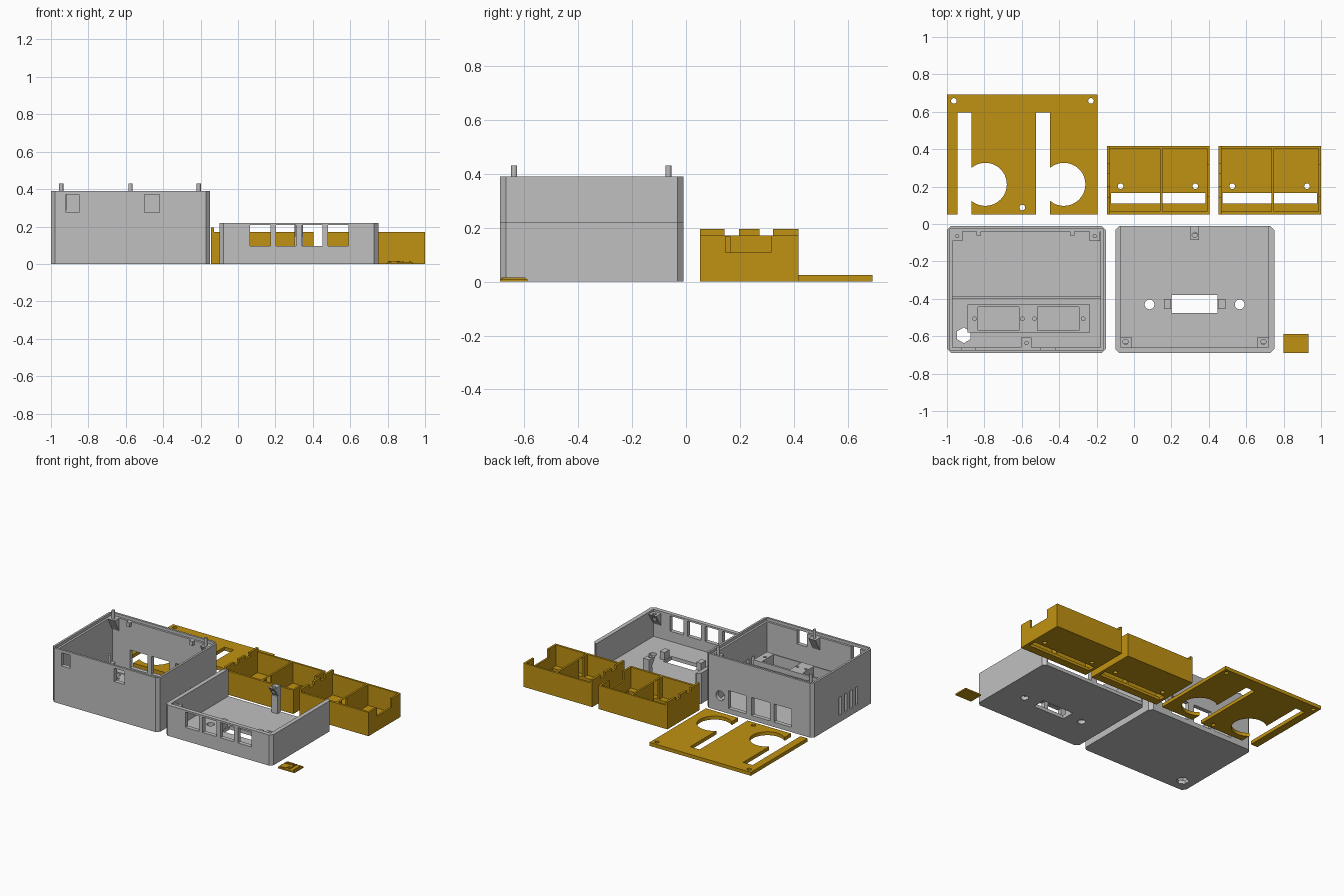
import bpy, bmesh, math
from mathutils import Matrix

if "Cube" in bpy.data.objects:
    bpy.data.objects.remove(bpy.data.objects["Cube"])


def material(name, rgb):
    m = bpy.data.materials.new(name)
    m.diffuse_color = (*rgb, 1)
    m.use_nodes = True
    m.node_tree.nodes["Principled BSDF"].inputs["Base Color"].default_value = m.diffuse_color
    return m


GREY = material("grey plastic", (0.53, 0.53, 0.53))
GOLD = material("gold plastic", (0.53, 0.29, 0.006))


def add(name, bm, mat):
    bmesh.ops.recalc_face_normals(bm, faces=bm.faces)
    me = bpy.data.meshes.new(name)
    bm.to_mesh(me)
    bm.free()
    me.materials.append(mat)
    ob = bpy.data.objects.new(name, me)
    bpy.context.collection.objects.link(ob)
    return ob


def prism(name, pts, z0, z1, mat):
    bm = bmesh.new()
    face = bm.faces.new([bm.verts.new((x, y, z0)) for x, y in pts])
    ext = bmesh.ops.extrude_face_region(bm, geom=[face])["geom"]
    bmesh.ops.translate(bm, vec=(0, 0, z1 - z0),
                        verts=[v for v in ext if isinstance(v, bmesh.types.BMVert)])
    return add(name, bm, mat)


def box(name, x0, x1, y0, y1, z0, z1, mat=GREY):
    return prism(name, [(x0, y0), (x1, y0), (x1, y1), (x0, y1)], z0, z1, mat)


def chamfered(name, x0, x1, y0, y1, z0, z1, c, mat=GREY):
    return prism(name, [(x0 + c, y0), (x1 - c, y0), (x1, y0 + c), (x1, y1 - c),
                        (x1 - c, y1), (x0 + c, y1), (x0, y1 - c), (x0, y0 + c)], z0, z1, mat)


def cyl(name, x, y, z, r, h, mat=GREY, axis="Z", n=32):
    bm = bmesh.new()
    rot = Matrix.Rotation(math.pi / 2, 4, "X") if axis == "Y" else Matrix()
    bmesh.ops.create_cone(bm, cap_ends=True, segments=n, radius1=r, radius2=r, depth=h,
                          matrix=Matrix.Translation((x, y, z)) @ rot)
    return add(name, bm, mat)


def cut(ob, cutter):
    mod = ob.modifiers.new("cut", "BOOLEAN")
    mod.operation, mod.solver, mod.object = "DIFFERENCE", "EXACT", cutter
    bpy.context.view_layer.objects.active = ob
    bpy.ops.object.modifier_apply(modifier=mod.name)
    bpy.data.objects.remove(cutter)


def cut_box(ob, *b):
    cut(ob, box("cutter", *b))


def cut_hole(ob, x, y, r, n=32):
    cut(ob, cyl("cutter", x, y, 0, r, 1.5, n=n))


def bracket(name, x0, x1, y0, y1, z0, z1, wall):
    """Screw block that tapers down into the wall on side -1 (front) or 1 (back)."""
    ob = box(name, x0, x1, y0, y1, z0, z1)
    for v in ob.data.vertices:
        if v.co.z < z0 + 0.001:
            v.co.y = (y0 + 0.008) if wall < 0 and v.co.y > y0 + 0.01 else v.co.y
            v.co.y = (y1 - 0.008) if wall > 0 and v.co.y < y1 - 0.01 else v.co.y
    return ob


# Deep case
case = chamfered("deep_case", -1, -0.15, -0.69, -0.01, 0, 0.39, 0.022)
cut_box(case, -0.97, -0.18, -0.66, -0.04, 0.025, 1)
cut_box(case, -0.985, -0.165, -0.675, -0.025, 0.37, 1)
for x0, x1 in ((-0.92, -0.85), (-0.50, -0.42)):
    cut_box(case, x0, x1, -0.75, -0.6, 0.275, 0.37)
for x0, x1 in ((-0.83, -0.69), (-0.66, -0.515), (-0.47, -0.33)):
    cut_box(case, x0, x1, -0.08, 0.05, 0.035, 0.165)
cut(case, cyl("cutter", -0.265, -0.02, 0.11, 0.035, 0.2, axis="Y"))
for i in range(4):
    y = -0.32 - 0.062 * i
    cut_box(case, -1.1, -0.9, y - 0.014, y + 0.014, 0.05, 0.18)
    cut_box(case, -0.25, -0.1, y - 0.014, y + 0.014, 0.05, 0.18)
cut_hole(case, -0.91, -0.595, 0.042, 6)

# Inner divider and socket panel
box("case_divider", -0.975, -0.175, -0.402, -0.385, 0.02, 0.18)
panel = box("socket_panel", -0.89, -0.235, -0.58, -0.43, 0.02, 0.2)
for x0, x1, holes in ((-0.835, -0.615, (-0.853, -0.597)), (-0.515, -0.295, (-0.532, -0.272))):
    cut_box(panel, x0, x1, -0.57, -0.445, 0.025, 1)
    for hx in holes:
        cut(panel, cyl("cutter", hx, -0.507, 0.2, 0.01, 0.1, n=16))

# Locating pins on their blocks, and wall tabs
for i, (x, y, w) in enumerate(((-0.945, -0.065, 1), (-0.21, -0.065, 1), (-0.575, -0.637, -1))):
    lo, hi = (y - 0.025, y + 0.03) if w > 0 else (y - 0.028, y + 0.03)
    bracket(f"pin_block_{i}", x - 0.028, x + 0.028, lo, hi, 0.28, 0.37, w)
    cyl(f"locating_pin_{i}", x, y, 0.395, 0.011, 0.07, n=16)
for x in (-0.83, -0.33):
    box("wall_tab", x - 0.012, x + 0.012, -0.062, -0.035, 0.34, 0.37)

# Shallow lid, open at the back
lid = chamfered("shallow_lid", -0.1, 0.75, -0.69, -0.01, 0, 0.22, 0.022)
cut_box(lid, -0.07, 0.72, -0.66, 0.1, 0.025, 1)
for x0 in (0.065, 0.203, 0.343, 0.482):
    cut_box(lid, x0, x0 + 0.108, -0.75, -0.6, 0.097, 0.207)
cut_box(lid, 0.2, 0.447, -0.475, -0.38, -0.1, 0.1)
for x in (0.083, 0.565):
    cut_hole(lid, x, -0.43, 0.026)
for x0 in (0.16, 0.45):
    box("slot_clip", x0, x0 + 0.038, -0.455, -0.4, 0.02, 0.08)

# Lid screw blocks
for i, x in enumerate((-0.045, 0.692)):
    b = bracket(f"screw_block_{i}", x - 0.032, x + 0.032, -0.665, -0.605, 0.12, 0.205, -1)
    cut(b, cyl("cutter", x, -0.63, 0.2, 0.014, 0.1, n=16))
column = box("rear_screw_column", 0.302, 0.348, -0.05, -0.015, 0.02, 0.15)
b = bracket("rear_screw_block", 0.302, 0.348, -0.085, -0.012, 0.12, 0.215, 1)
cut(b, cyl("cutter", 0.325, -0.058, 0.215, 0.014, 0.1, n=16))

# Flat mounting plate with open slots and round bites
plate = box("mounting_plate", -1, -0.195, 0.052, 0.692, 0, 0.025, GOLD)
for x0 in (-0.945, -0.525):
    cut_box(plate, x0, x0 + 0.075, 0, 0.595, -0.1, 0.1)
    cut_hole(plate, x0 + 0.15, 0.212, 0.115, 48)
for x, y in ((-0.963, 0.658), (-0.23, 0.658), (-0.597, 0.088)):
    cut_hole(plate, x, y, 0.015, 20)

# Two divided trays
for i, x in enumerate((-0.145, 0.452)):
    w = 0.548
    tray = box(f"tray_{i}", x, x + w, 0.052, 0.418, 0, 0.195, GOLD)
    cut_box(tray, x + 0.016, x + w + 0.1, 0, 0.5, 0.17, 1)
    for x0, x1 in ((0.016, 0.283), (0.297, w - 0.014)):
        cut_box(tray, x + x0, x + x1, 0.068, 0.404, 0.02, 1)
    for y0, y1 in ((0.142, 0.197), (0.272, 0.322)):
        cut_box(tray, x - 0.1, x + 0.1, y0, y1, 0.17, 1)
    cut_box(tray, x + w - 0.05, x + w + 0.05, 0.146, 0.315, 0.107, 1)
    cut_box(tray, x + 0.022, x + w - 0.022, 0.11, 0.165, -0.1, 0.168)
    for hx in (0.073, 0.473):
        cut_hole(tray, x + hx, 0.202, 0.015, 20)

# Small badge with a ribbed disc and raised bars
box("badge", 0.8, 0.932, -0.69, -0.588, 0, 0.01, GOLD)
cyl("badge_disc", 0.834, -0.655, 0.012, 0.03, 0.008, GOLD, n=24)
for y in (-0.61, -0.598):
    box("badge_bar", 0.806, 0.868, y - 0.003, y + 0.003, 0.008, 0.016, GOLD)
for x in (0.88, 0.918):
    box("badge_rail", x - 0.004, x + 0.004, -0.68, -0.595, 0.008, 0.016, GOLD)
